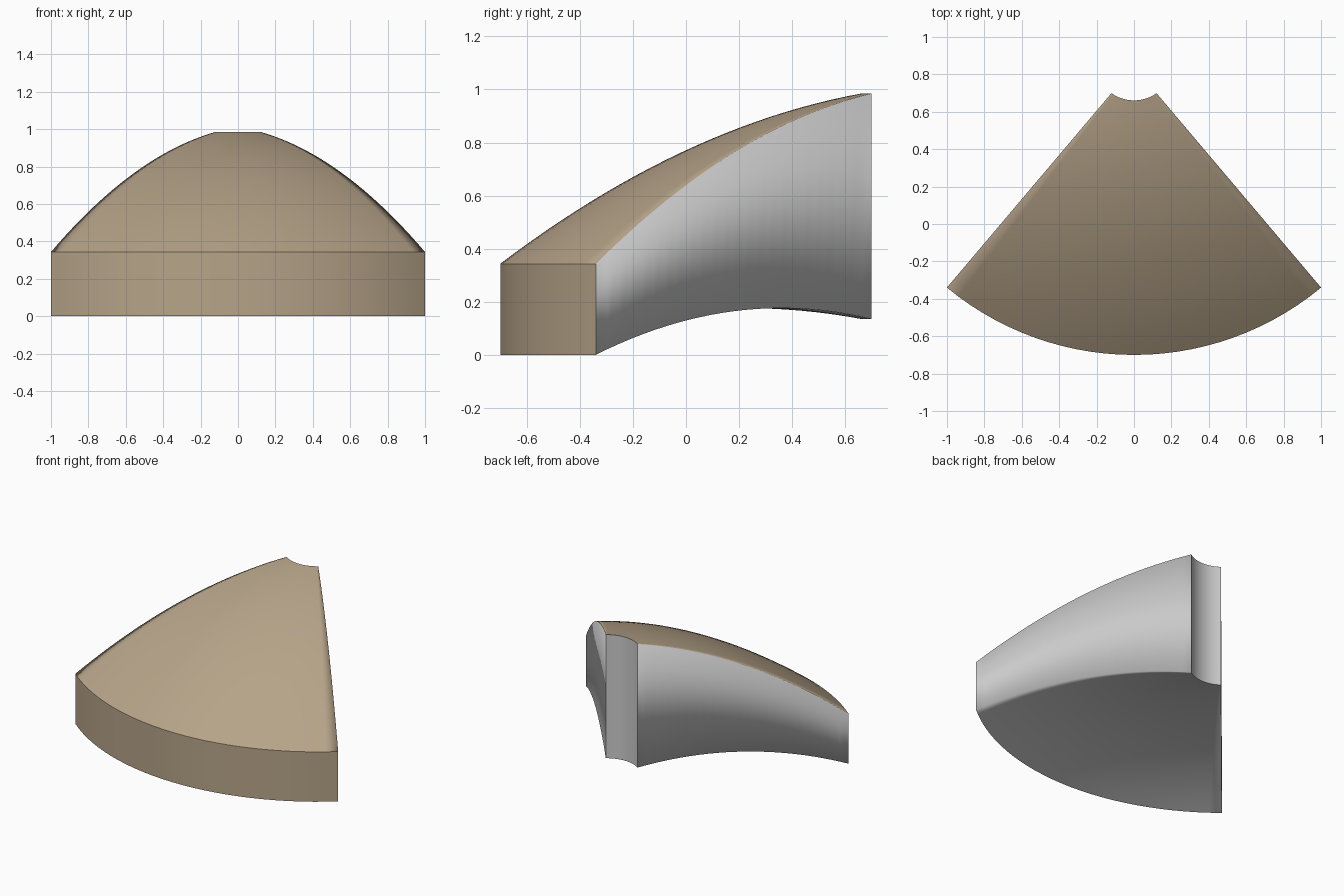
import bpy, bmesh, math

if "Cube" in bpy.data.objects:
    bpy.data.objects.remove(bpy.data.objects["Cube"])

CENTRE_Y = 0.869            # axis of the dome the wedge is cut from
R_OUT, R_IN = 1.569, 0.208
SIDE_ANGLE = math.radians(40.24)
GAP = 0.01744               # side planes sit slightly inside true radial lines
NR, NA = 24, 28


def quad_curve(points):
    """Smooth height profile through three (radius, z) points."""
    (a, za), (b, zb), (c, zc) = points
    s1, s2 = (zb - za) / (b - a), (zc - zb) / (c - b)
    k = (s2 - s1) / (c - a)
    return lambda r: za + s1 * (r - a) + k * (r - a) * (r - b)


top_z = quad_curve([(1.569, 0.343), (0.869, 0.771), (0.208, 0.985)])
bottom_z = quad_curve([(1.569, 0.0), (0.72, 0.175), (0.208, 0.135)])

tan = bpy.data.materials.new("tan")
tan.diffuse_color = (0.47, 0.37, 0.25, 1)
tan.use_nodes = True
tan.node_tree.nodes["Principled BSDF"].inputs["Base Color"].default_value = tan.diffuse_color
grey = bpy.data.materials.new("plain_grey")
grey.diffuse_color = (0.8, 0.8, 0.8, 1)
grey.use_nodes = True
grey.node_tree.nodes["Principled BSDF"].inputs["Base Color"].default_value = grey.diffuse_color

bm = bmesh.new()


def sheet(height):
    """Grid of vertices over the wedge plan, rows running from outer to inner arc."""
    rows = []
    for i in range(NR + 1):
        r = R_OUT + (R_IN - R_OUT) * i / NR
        half = SIDE_ANGLE - math.asin(GAP / r)
        row = []
        for j in range(NA + 1):
            a = half * (2 * j / NA - 1)
            row.append(bm.verts.new((r * math.sin(a), CENTRE_Y - r * math.cos(a), height(r))))
        rows.append(row)
    return rows


def strip(a, b, mat):
    """Quads joining two equal rows of vertices."""
    faces = []
    for k in range(len(a) - 1):
        f = bm.faces.new((a[k], a[k + 1], b[k + 1], b[k]))
        f.material_index = mat
        f.smooth = True
        faces.append(f)
    return faces


top, bottom = sheet(top_z), sheet(bottom_z)

# Domed top and hollow underside
for i in range(NR):
    strip(top[i], top[i + 1], 0)
    strip(bottom[i + 1], bottom[i], 1)

# Outer rim, inner notch and the two flat sides
ends = strip(bottom[0], top[0], 0) + strip(top[-1], bottom[-1], 1)
for j in (0, NA):
    strip([row[j] for row in bottom], [row[j] for row in top], 1)

# Creases around the rim and notch only; side edges stay softly shaded
end_set = set(ends)
for e in bm.edges:
    if sum(f in end_set for f in e.link_faces) == 1:
        e.smooth = False

bmesh.ops.recalc_face_normals(bm, faces=bm.faces)
mesh = bpy.data.meshes.new("dome_wedge")
bm.to_mesh(mesh)
bm.free()
mesh.materials.append(tan)
mesh.materials.append(grey)
wedge = bpy.data.objects.new("dome_wedge", mesh)
bpy.context.collection.objects.link(wedge)
